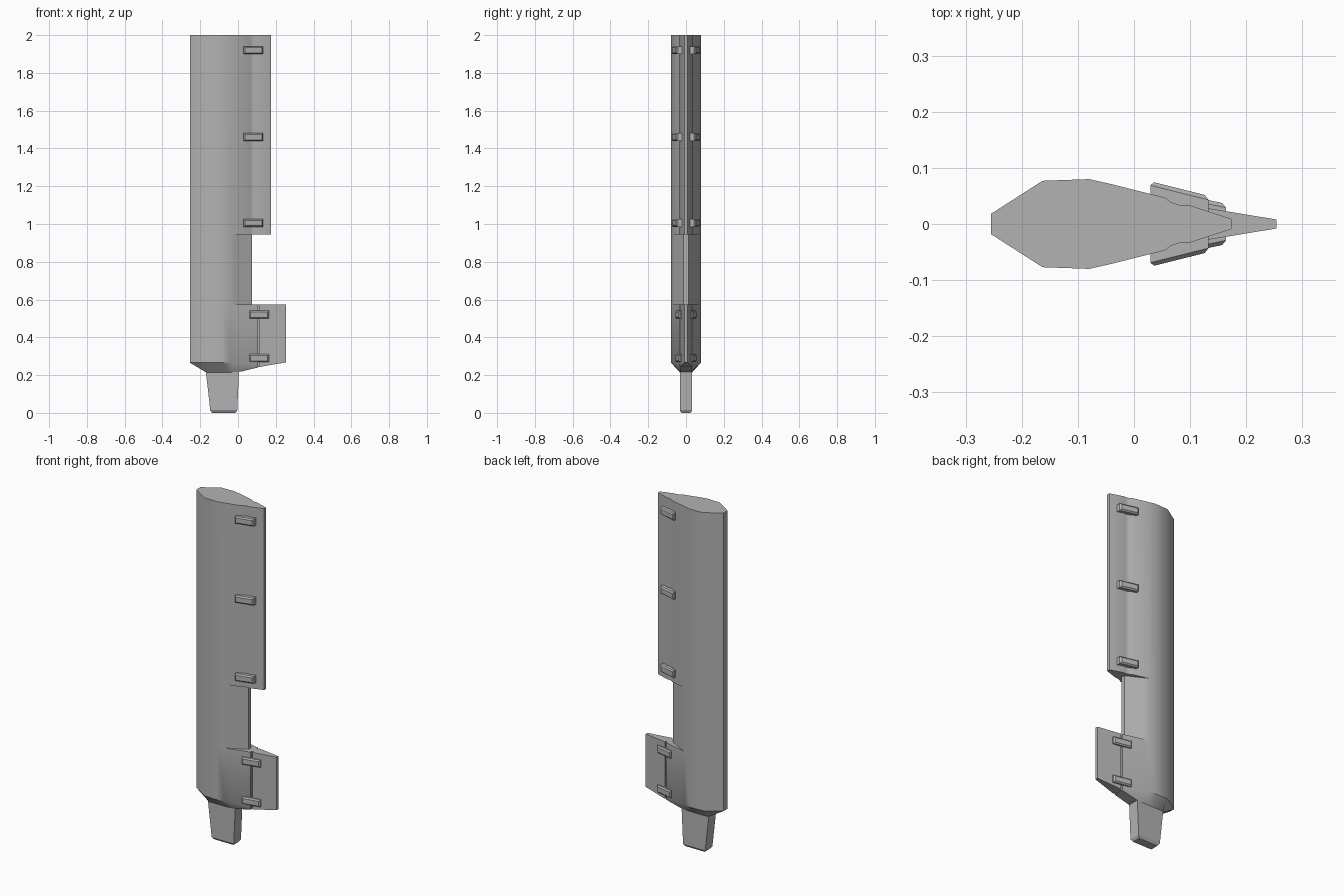
import bpy, bmesh, math

old = bpy.data.objects.get("Cube")
if old:
    bpy.data.objects.remove(old)

grey = bpy.data.materials.new("matte grey")
grey.use_nodes = True
colour = (0.45, 0.45, 0.45, 1)
grey.diffuse_color = colour
grey.node_tree.nodes["Principled BSDF"].inputs["Base Color"].default_value = colour


def finish(name, bm, smooth=None):
    bmesh.ops.remove_doubles(bm, verts=bm.verts, dist=0.0003)
    bmesh.ops.recalc_face_normals(bm, faces=bm.faces)
    mesh = bpy.data.meshes.new(name)
    bm.to_mesh(mesh)
    bm.free()
    obj = bpy.data.objects.new(name, mesh)
    bpy.context.collection.objects.link(obj)
    mesh.materials.append(grey)
    if smooth:
        bpy.ops.object.select_all(action='DESELECT')
        obj.select_set(True)
        bpy.context.view_layer.objects.active = obj
        bpy.ops.object.shade_smooth_by_angle(angle=math.radians(smooth))
    return obj


def loft(name, rings, smooth=None):
    """Skin mirrored half profiles; each ring is (half points, z as a function of x)."""
    bm = bmesh.new()
    loops = []
    for half, z in rings:
        outline = half + [(x, -y) for x, y in reversed(half)]
        loops.append([bm.verts.new((x, y, z(x))) for x, y in outline])
    n = len(loops[0])
    for a, b in zip(loops, loops[1:]):
        for i in range(n):
            j = (i + 1) % n
            bm.faces.new((a[i], a[j], b[j], b[i]))
    for cap in (loops[0], loops[-1]):
        for i in range(n // 2 - 1):
            bm.faces.new((cap[i], cap[i + 1], cap[n - 2 - i], cap[n - 1 - i]))
    return finish(name, bm, smooth)


def level(z):
    return lambda x: z


def taper(start, end, steps=5):
    return [tuple(s + (e - s) * i / steps for s, e in zip(start, end))
            for i in range(1, steps + 1)]


# Wing body: grooved upper part, cut-back middle, lower part and chamfered root
nose = [(-0.255, 0.018), (-0.163, 0.077), (-0.08, 0.08), (-0.04, 0.071)]
upper = nose + [(0.055, 0.047), (0.065, 0.039), (0.083, 0.033), (0.097, 0.034), (0.174, 0.009)]
middle = nose + taper(nose[-1], (0.075, 0.012))
lower = nose + taper(nose[-1], (0.105, 0.034))
root = [(-0.17, 0.015), (-0.165, 0.033), (-0.08, 0.033), (-0.04, 0.033)]
root += taper(root[-1], (0.105, 0.03))
loft("wing_body", [
    (root, lambda x: 0.215 + 0.24 * max(x, 0)),
    (lower, lambda x: 0.266 - 0.19 * max(x, 0)),
    (lower, level(0.575)),
    (middle, level(0.575)),
    (middle, level(0.945)),
    (upper, level(0.945)),
    (upper, level(2.0)),
], smooth=35)

# Lower flap with a recessed hinge line
flap = [(0.105, 0.022), (0.114, 0.022), (0.114, 0.031), (0.254, 0.008)]
loft("lower_flap", [
    (flap, lambda x: 0.242 + 0.17 * (x - 0.105)),
    (flap, level(0.575)),
])

# Mounting peg with a bevelled tip
def rectangle(left, right, y):
    return [(left, y), (right, y)]

loft("mounting_peg", [
    (rectangle(-0.137, -0.013, 0.024), level(0.0)),
    (rectangle(-0.147, -0.004, 0.033), level(0.014)),
    (rectangle(-0.17, 0.005, 0.033), level(0.218)),
])


# Hinge blocks lying along both skins
def hinge(name, x, y, z, side, length, slope):
    bm = bmesh.new()
    bmesh.ops.create_cube(bm, size=1)
    bmesh.ops.scale(bm, vec=(length, 0.034, 0.042), verts=bm.verts)
    outer = [e for e in bm.edges if any(f.normal.y > 0.9 for f in e.link_faces)]
    bmesh.ops.bevel(bm, geom=outer, offset=0.007, segments=1, affect='EDGES')
    for v in bm.verts:
        v.co.y = side * (y + v.co.y - slope * v.co.x)
        v.co.x += x
        v.co.z += z
    finish(name, bm)


for side, label in ((-1, "front"), (1, "back")):
    for i, z in enumerate((1.005, 1.46, 1.92)):
        hinge(f"upper_hinge_{label}_{i + 1}", 0.081, 0.046, z, side, 0.104, 0.25)
    for i, z in enumerate((0.29, 0.52)):
        hinge(f"lower_hinge_{label}_{i + 1}", 0.112, 0.03, z, side, 0.104, 0.21)
